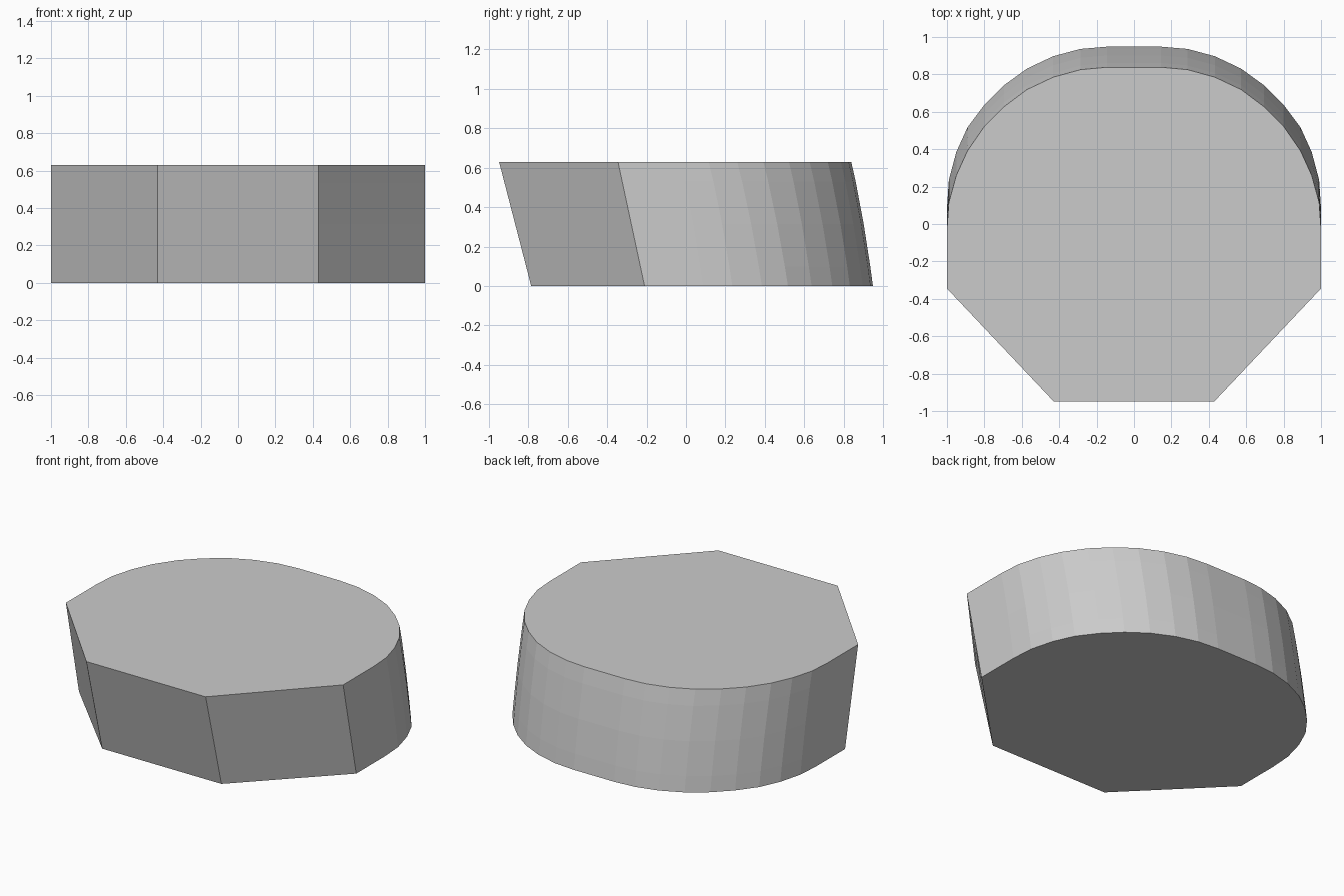
import bpy, bmesh

if "Cube" in bpy.data.objects:
    bpy.data.objects.remove(bpy.data.objects["Cube"])

# Half outline from front centre edge round to the back: x, y at the base, y at the top
FRONT = [(0.43, -0.785, -0.948), (1.0, -0.21, -0.345)]
BACK = [(1.0, 0.085, -0.03), (0.99, 0.235, 0.115), (0.95, 0.385, 0.26),
        (0.89, 0.517, 0.392), (0.80, 0.637, 0.522), (0.695, 0.742, 0.627),
        (0.572, 0.831, 0.719), (0.432, 0.897, 0.785), (0.287, 0.936, 0.825),
        (0.145, 0.948, 0.838)]
HEIGHT = 0.63
# Height and outward bulge of the back wall at each level
LEVELS = [(0.0, 0.0), (0.10, 0.004), (0.315, 0.008), (0.53, 0.005), (HEIGHT, 0.0)]


def outline(z, bulge):
    """Closed symmetric outline at height z, leaning forward as it rises."""
    t = z / HEIGHT
    half = [(x, b + (a - b) * t) for x, b, a in FRONT]
    half += [(x, b + (a - b) * t + bulge) for x, b, a in BACK]
    return [(x, y, z) for x, y in half] + [(-x, y, z) for x, y in reversed(half)]


# Leaning block: stacked outlines joined by walls and capped
bm = bmesh.new()
rings = [[bm.verts.new(p) for p in outline(z, k)] for z, k in LEVELS]
for low, high in zip(rings, rings[1:]):
    n = len(low)
    for i in range(n):
        j = (i + 1) % n
        bm.faces.new((low[i], low[j], high[j], high[i]))
bm.faces.new(list(reversed(rings[0])))
bm.faces.new(rings[-1])
bmesh.ops.recalc_face_normals(bm, faces=bm.faces[:])

mesh = bpy.data.meshes.new("leaning_block")
bm.to_mesh(mesh)
bm.free()
block = bpy.data.objects.new("leaning_block", mesh)
bpy.context.collection.objects.link(block)
